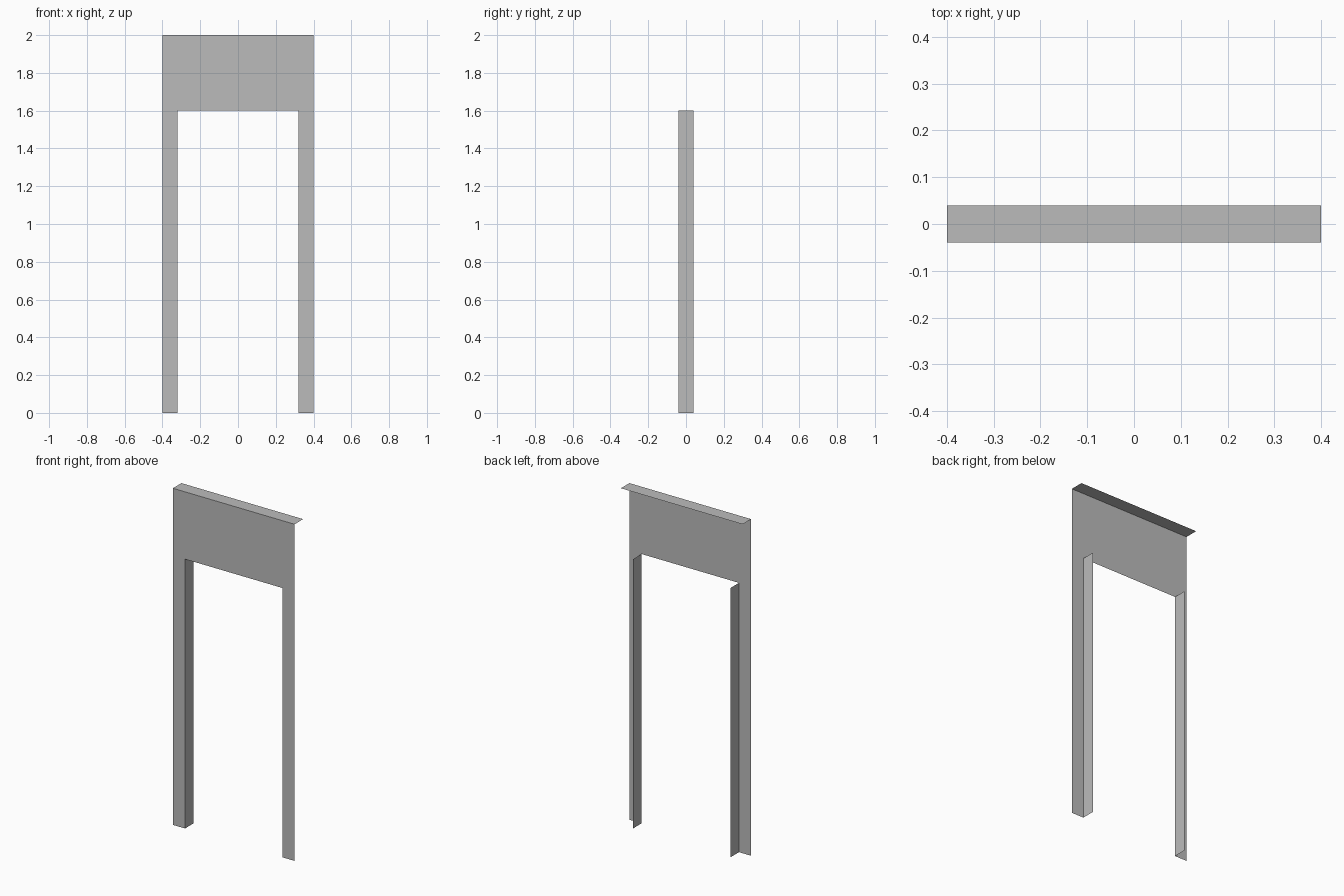
import bpy

cube = bpy.data.objects.get("Cube")
if cube:
    bpy.data.objects.remove(cube, do_unlink=True)

HALF_W, HALF_D = 0.4, 0.04          # outer half width and half depth
OPEN_W, OPEN_H, HEIGHT = 0.32, 1.6, 2.0

grey = bpy.data.materials.new("plain_grey")
grey.use_nodes = True
colour = (0.5, 0.5, 0.5, 1)
grey.diffuse_color = colour
grey.node_tree.nodes["Principled BSDF"].inputs["Base Color"].default_value = colour


def sheet(name, outline):
    """One flat, thin face from its outline."""
    mesh = bpy.data.meshes.new(name)
    mesh.from_pydata(outline, [], [range(len(outline))])
    mesh.materials.append(grey)
    obj = bpy.data.objects.new(name, mesh)
    bpy.context.collection.objects.link(obj)
    return obj


# Front face: doorway outline with two legs and a header
half = [(OPEN_W, OPEN_H), (OPEN_W, 0), (HALF_W, 0), (HALF_W, HEIGHT)]
profile = half + [(-x, z) for x, z in reversed(half)]
sheet("front_panel", [(x, -HALF_D, z) for x, z in profile])

# Top ledge running back from the header
sheet("top_ledge", [(-HALF_W, -HALF_D, HEIGHT), (HALF_W, -HALF_D, HEIGHT),
                    (HALF_W, HALF_D, HEIGHT), (-HALF_W, HALF_D, HEIGHT)])

# Jamb linings on both sides of the opening, facing inward
for side, s in (("left", 1), ("right", -1)):
    sheet(side + "_jamb", [(s * OPEN_W, s * HALF_D, 0), (s * OPEN_W, -s * HALF_D, 0),
                           (s * OPEN_W, -s * HALF_D, OPEN_H), (s * OPEN_W, s * HALF_D, OPEN_H)])
